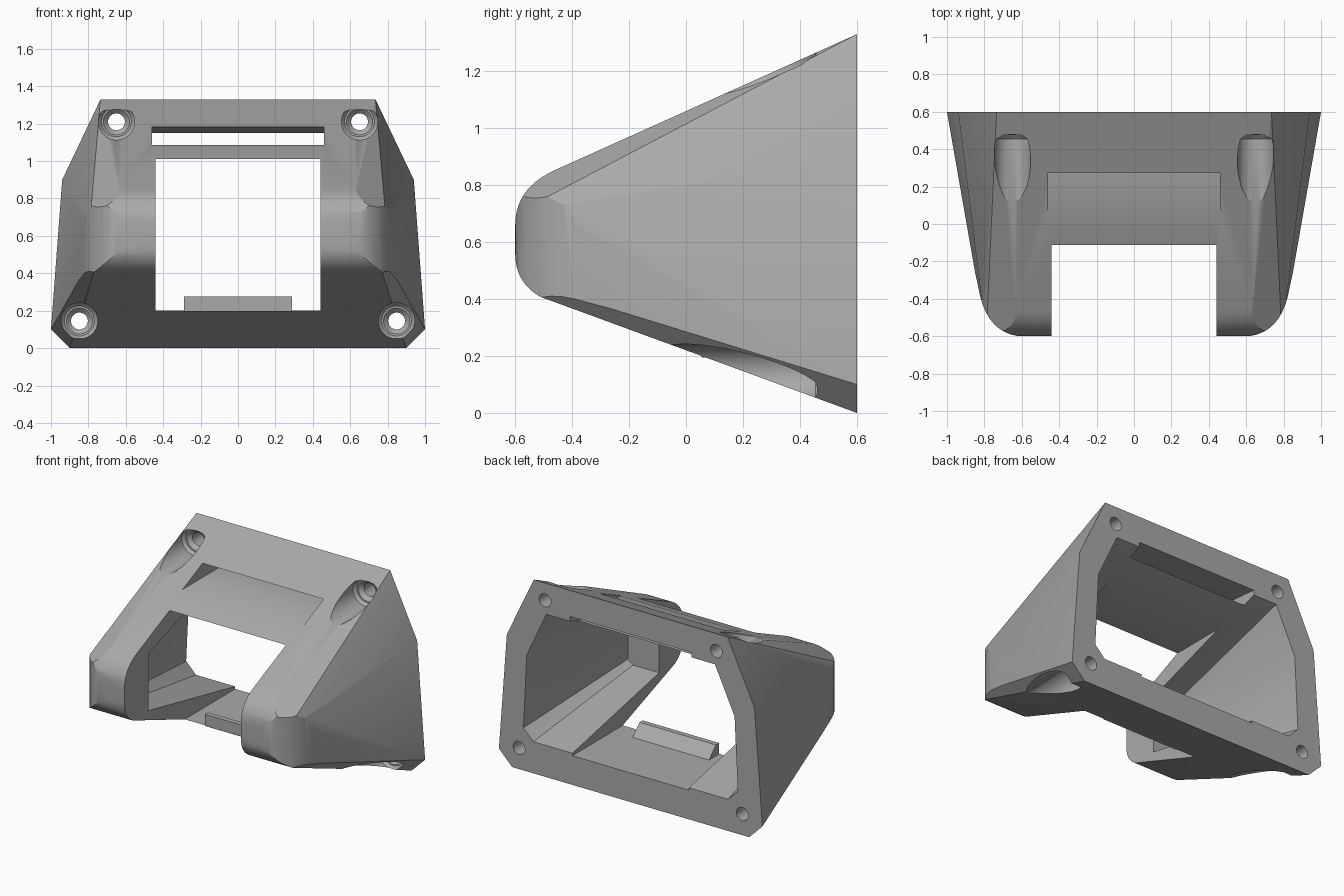
import bpy, bmesh, math

if "Cube" in bpy.data.objects:
    bpy.data.objects.remove(bpy.data.objects["Cube"])

grey = bpy.data.materials.new("plain grey")
grey.diffuse_color = (0.4, 0.4, 0.4, 1)
grey.use_nodes = True
grey.node_tree.nodes["Principled BSDF"].inputs["Base Color"].default_value = grey.diffuse_color


def finish(name, bm):
    bmesh.ops.recalc_face_normals(bm, faces=bm.faces)
    me = bpy.data.meshes.new(name)
    bm.to_mesh(me)
    bm.free()
    me.materials.append(grey)
    ob = bpy.data.objects.new(name, me)
    bpy.context.collection.objects.link(ob)
    return ob


def hull(name, sections):
    """Convex solid through mirrored (x, z) half outlines at given y."""
    bm = bmesh.new()
    for y, half in sections:
        for x, z in half:
            for s in (-1, 1):
                bm.verts.new((s * x, y, z))
    bmesh.ops.convex_hull(bm, input=bm.verts)
    bmesh.ops.dissolve_limit(bm, angle_limit=0.01, verts=bm.verts, edges=bm.edges)
    return finish(name, bm)


def prism(name, pts, lo, hi, axis):
    """Extrude an outline: (y, z) along x, or (x, y) along z."""
    bm = bmesh.new()
    put = (lambda p, h: (h, *p)) if axis == "x" else (lambda p, h: (*p, h))
    a = [bm.verts.new(put(p, lo)) for p in pts]
    b = [bm.verts.new(put(p, hi)) for p in pts]
    bm.faces.new(a)
    bm.faces.new(b)
    for i in range(len(pts)):
        j = (i + 1) % len(pts)
        bm.faces.new((a[i], a[j], b[j], b[i]))
    return finish(name, bm)


def lathe(name, x, z, profile, n=40):
    """Solid of revolution about a y-parallel axis, from (radius, y) rings."""
    bm = bmesh.new()
    rings = [[bm.verts.new((x + r * math.cos(2 * math.pi * i / n), y,
                            z + r * math.sin(2 * math.pi * i / n))) for i in range(n)]
             for r, y in profile]
    bm.faces.new(rings[0])
    bm.faces.new(rings[-1])
    for a, b in zip(rings, rings[1:]):
        for i in range(n):
            j = (i + 1) % n
            bm.faces.new((a[i], a[j], b[j], b[i]))
    return finish(name, bm)


def curve(p0, p1, p2, n=10):
    """Rounded corner from p0 to p2 around p1."""
    return [tuple((1 - t) ** 2 * a + 2 * t * (1 - t) * b + t * t * c
                  for a, b, c in zip(p0, p1, p2)) for t in (i / n for i in range(n + 1))]


def boolean(ob, tool, op):
    m = ob.modifiers.new(op, "BOOLEAN")
    m.operation, m.object, m.solver = op, tool, "EXACT"
    bpy.context.view_layer.update()
    dg = bpy.context.evaluated_depsgraph_get()
    me = bpy.data.meshes.new_from_object(ob.evaluated_get(dg))
    ob.modifiers.clear()
    ob.data = me
    bpy.data.objects.remove(tool)


# tapered outer body
body = hull("bracket_body", [
    (0.6, [(0.9, 0), (1.0, 0.1), (0.94, 0.9), (0.735, 1.33)]),
    (-0.6, [(0.76, 0.44), (0.79, 0.47), (0.79, 0.70), (0.62, 0.79)])])

# rounded nose seen from the side
side = ([(0.7, -0.1), (0.7, 1.5), (0.6, 1.36)]
        + curve((-0.46, 0.853), (-0.6, 0.79), (-0.6, 0.66))
        + curve((-0.6, 0.56), (-0.6, 0.44), (-0.48, 0.393)) + [(0.6, -0.03)])
boolean(body, prism("nose_profile", side, -1.2, 1.2, "x"), "INTERSECT")

# rounded outer corners of the arms seen from above
half = [(1.2, 0.7), (1.04, 0.6)] + curve((0.832, -0.34), (0.79, -0.6), (0.58, -0.602))
plan = half + [(-x, y) for x, y in reversed(half)]
boolean(body, prism("plan_profile", plan, -0.2, 1.6, "z"), "INTERSECT")

# hollow interior, open at the back
boolean(body, hull("cavity", [
    (0.61, [(0.74, 0.215), (0.815, 0.29), (0.79, 0.8), (0.64, 1.12)]),
    (-0.34, [(0.64, 0.41), (0.68, 0.44), (0.68, 0.68), (0.6, 0.8)])]), "DIFFERENCE")

# square window right through
boolean(body, prism("window", [(-0.8, 0.2), (0.8, 0.2), (0.8, 1.01), (-0.8, 1.01)],
                    -0.442, 0.442, "x"), "DIFFERENCE")

# wide slot in the roof
boolean(body, prism("roof_slot", [(0.0, 1.085), (0.0, 1.21), (0.7, 1.14), (0.7, 1.085)],
                    -0.46, 0.46, "x"), "DIFFERENCE")

# four screw holes with deep counterbores
for s in (-1, 1):
    for x, z in ((0.65, 1.21), (0.848, 0.145)):
        boolean(body, lathe("screw_hole", s * x, z, [
            (0.097, -0.5), (0.097, 0.455), (0.08, 0.475), (0.07, 0.475),
            (0.045, 0.50), (0.045, 0.7)]), "DIFFERENCE")

# wedge lip on the floor
lip = prism("floor_lip", [(0.055, 0.195), (0.055, 0.275), (0.09, 0.275), (0.17, 0.195)],
            -0.29, 0.29, "x")

# smooth rounded parts, sharp edges kept
bpy.ops.object.select_all(action="DESELECT")
body.select_set(True)
bpy.context.view_layer.objects.active = body
bpy.ops.object.shade_smooth_by_angle(angle=math.radians(25))
